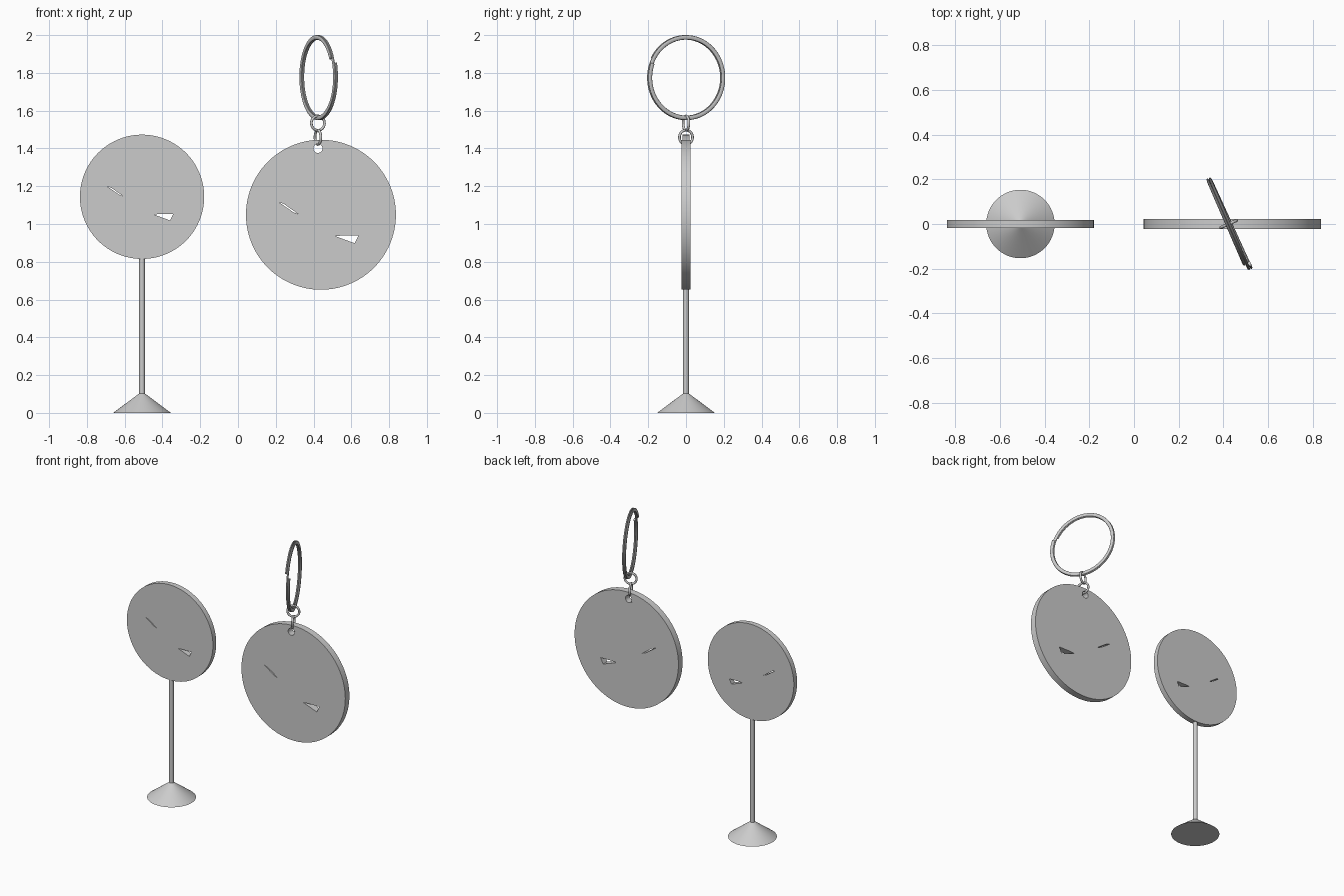
import bpy, bmesh
from math import sin, cos, pi, radians

if "Cube" in bpy.data.objects:
    bpy.data.objects.remove(bpy.data.objects["Cube"])


def smooth(ob):
    bpy.ops.object.select_all(action='DESELECT')
    bpy.context.view_layer.objects.active = ob
    ob.select_set(True)
    bpy.ops.object.shade_smooth_by_angle(angle=radians(35))


def circle(cx, cz, r, n):
    return [(cx + r * cos(2 * pi * i / n), cz + r * sin(2 * pi * i / n)) for i in range(n)]


def plate(name, outlines, depth, loc):
    """Upright flat plate: first outline is the rim, the rest are holes."""
    cu = bpy.data.curves.new(name, 'CURVE')
    cu.dimensions, cu.fill_mode, cu.extrude = '2D', 'BOTH', depth / 2
    for pts in outlines:
        sp = cu.splines.new('POLY')
        sp.points.add(len(pts) - 1)
        for p, (x, z) in zip(sp.points, pts):
            p.co = (x, z, 0, 1)
        sp.use_cyclic_u = True
    ob = bpy.data.objects.new(name, cu)
    bpy.context.collection.objects.link(ob)
    ob.location, ob.rotation_euler = loc, (pi / 2, 0, 0)
    bpy.ops.object.select_all(action='DESELECT')
    bpy.context.view_layer.objects.active = ob
    ob.select_set(True)
    bpy.ops.object.convert(target='MESH')
    ob = bpy.context.object
    ob.name = name
    smooth(ob)
    return ob


def link(name, loc, major, minor, angle):
    bpy.ops.mesh.primitive_torus_add(location=loc, rotation=(pi / 2, 0, radians(angle)),
                                     major_radius=major, minor_radius=minor,
                                     major_segments=40, minor_segments=12)
    ob = bpy.context.object
    ob.name = name
    smooth(ob)


# Cut-outs, relative to a disc of radius 1
slit = [(-0.562, 0.168), (-0.495, 0.145), (-0.300, 0.008), (-0.365, 0.032)]
wedge = [(0.19, -0.285), (0.28, -0.278), (0.50, -0.280), (0.45, -0.380)]


def scaled(pts, s):
    return [(x * s, z * s) for x, z in pts]


# Ball marker stand: disc, pole and conical foot
SX = -0.508
R1, R2 = 0.329, 0.397
plate("stand_disc", [circle(0, 0, R1, 96), scaled(slit, R1), scaled(wedge, R1)],
      0.036, (SX, 0, 1.144))
bpy.ops.mesh.primitive_cylinder_add(vertices=32, radius=0.015, depth=0.76, location=(SX, 0, 0.445))
bpy.context.object.name = "stand_pole"
smooth(bpy.context.object)
bpy.ops.mesh.primitive_cone_add(vertices=64, radius1=0.153, radius2=0.012, depth=0.105,
                                location=(SX, 0, 0.0525))
bpy.context.object.name = "stand_foot"
smooth(bpy.context.object)

# Key fob disc with a hanging hole
KX, KZ = 0.439, 1.049
HX = 0.423
hole = (HX - KX, 1.40 - KZ)
plate("fob_disc", [circle(0, 0, R2, 96), circle(*hole, 0.029, 32),
                   scaled(slit, R2), scaled(wedge, R2)], 0.045, (KX, 0, KZ))
plate("fob_eyelet", [circle(0, 0, 0.029, 32), circle(0, 0, 0.024, 32)], 0.046, (HX, 0, 1.40))

# Two linking rings at right angles
link("lower_link", (HX, 0, 1.459), 0.038, 0.007, -66)
link("upper_link", (HX, 0, 1.534), 0.038, 0.007, 24)


# Split ring: flattened wire wound twice
def split_ring(name, loc, radius, wide, thin, angle, turns=1.98, steps=160, sides=12):
    bm = bmesh.new()
    rings = []
    for i in range(steps + 1):
        t = turns * i / steps
        a = radians(28) + 2 * pi * t
        off = (t - turns / 2) * thin * 2
        ring = []
        for j in range(sides):
            b = 2 * pi * j / sides
            r = radius + wide * cos(b)
            ring.append(bm.verts.new((r * cos(a), off + thin * sin(b), r * sin(a))))
        rings.append(ring)
    for p, q in zip(rings, rings[1:]):
        for j in range(sides):
            k = (j + 1) % sides
            bm.faces.new((p[j], p[k], q[k], q[j]))
    bm.faces.new(rings[0])
    bm.faces.new(rings[-1][::-1])
    bmesh.ops.recalc_face_normals(bm, faces=bm.faces)
    me = bpy.data.meshes.new(name)
    bm.to_mesh(me)
    bm.free()
    ob = bpy.data.objects.new(name, me)
    bpy.context.collection.objects.link(ob)
    ob.location, ob.rotation_euler = loc, (0, 0, radians(angle))
    smooth(ob)


split_ring("split_ring", (0.425, 0, 1.775), 0.213, 0.012, 0.006, -66)
